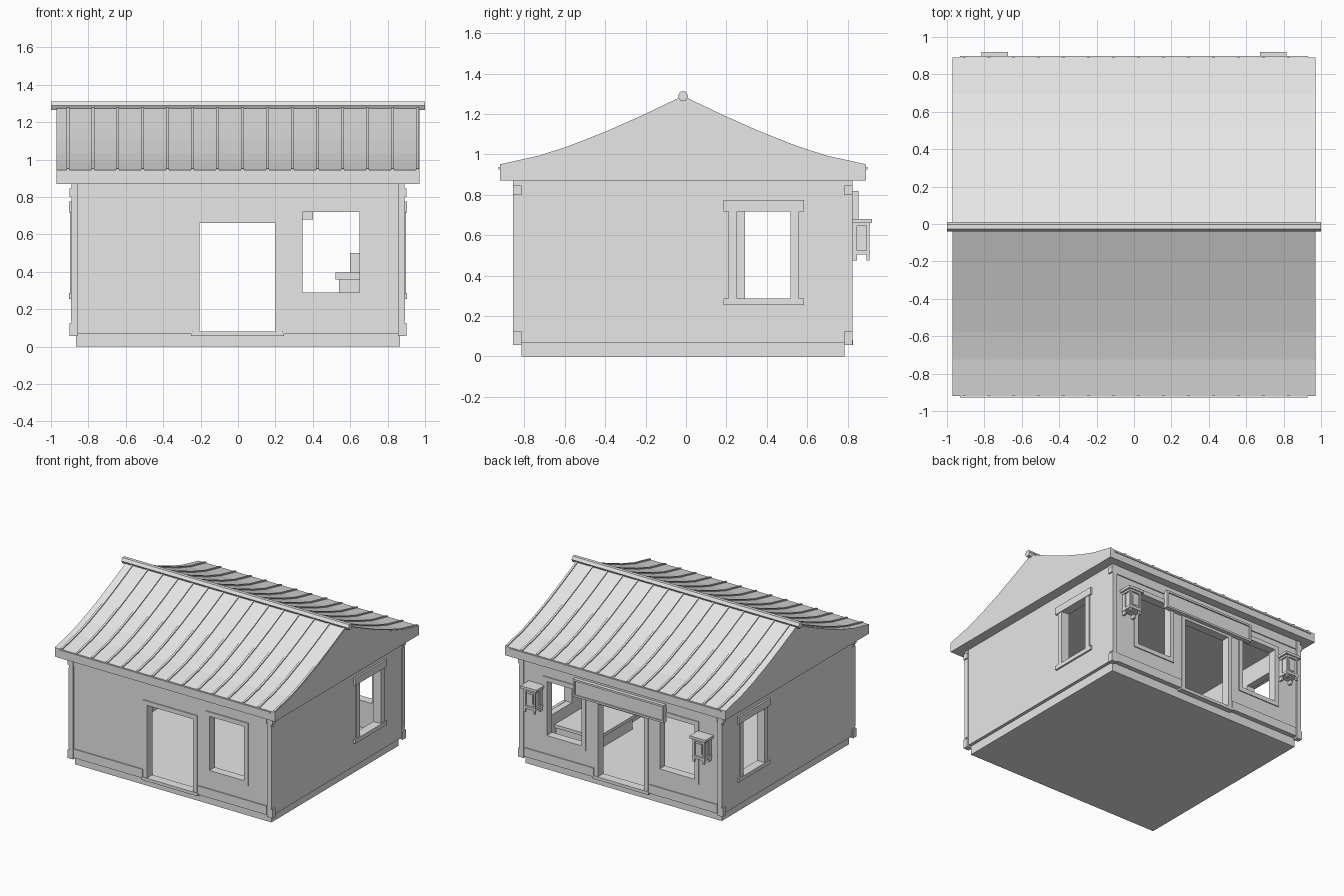
import bpy, bmesh, math
from mathutils import Matrix, Vector

cube = bpy.data.objects.get("Cube")
if cube:
    bpy.data.objects.remove(cube, do_unlink=True)

grey = bpy.data.materials.new("pale_grey")
grey.use_nodes = True
grey.diffuse_color = (0.8, 0.8, 0.8, 1)
grey.node_tree.nodes["Principled BSDF"].inputs["Base Color"].default_value = grey.diffuse_color

MID = -0.015                     # centre line of the house in y
HALF_X, HALF_Y = 0.89, 0.83      # outer wall faces, measured from the centre
FLOOR, TOP = 0.07, 0.875
THICK = 0.06
BACK = MID + HALF_Y


def finish(name, bm):
    bmesh.ops.recalc_face_normals(bm, faces=bm.faces)
    mesh = bpy.data.meshes.new(name)
    bm.to_mesh(mesh)
    bm.free()
    mesh.materials.append(grey)
    obj = bpy.data.objects.new(name, mesh)
    bpy.context.collection.objects.link(obj)
    return obj


def boxes(name, items):
    """One object from boxes given as (x0, x1, y0, y1, z0, z1)."""
    bm = bmesh.new()
    for x0, x1, y0, y1, z0, z1 in items:
        centre = Vector((x0 + x1, y0 + y1, z0 + z1)) / 2
        size = Matrix.Diagonal((abs(x1 - x0), abs(y1 - y0), abs(z1 - z0), 1))
        bmesh.ops.create_cube(bm, size=1, matrix=Matrix.Translation(centre) @ size)
    return finish(name, bm)


def extrude_profile(name, points, spans):
    """Extrude a closed (y, z) outline along each x span."""
    bm = bmesh.new()
    for x0, x1 in spans:
        ends = [[bm.verts.new((x, y, z)) for y, z in points] for x in (x0, x1)]
        bm.faces.new(ends[0])
        bm.faces.new(ends[1])
        for i in range(len(points)):
            j = (i + 1) % len(points)
            bm.faces.new((ends[0][i], ends[0][j], ends[1][j], ends[1][i]))
    return finish(name, bm)


def wall(name, place, half, openings):
    """Wall from upright strips; openings are (u0, u1, z0, z1) from left to right."""
    strips, u = [], -half
    for u0, u1, z0, z1 in openings:
        strips += [(u, u0, FLOOR, TOP), (u0, u1, FLOOR, z0), (u0, u1, z1, TOP)]
        u = u1
    strips.append((u, half, FLOOR, TOP))
    boxes(name, [place(*s) for s in strips])


def long_side(side, depth0, depth1):
    """Placer for parts on the front (-1) or back (1) wall, depth measured outward."""
    return lambda u0, u1, z0, z1: (u0, u1, MID + side * (HALF_Y + depth0),
                                   MID + side * (HALF_Y + depth1), z0, z1)


def short_side(side, depth0, depth1):
    return lambda u0, u1, z0, z1: (side * (HALF_X + depth0), side * (HALF_X + depth1),
                                   MID + u0, MID + u1, z0, z1)


# Foundation
boxes("foundation", [(-0.865, 0.865, MID - 0.8, MID + 0.8, 0, 0.075)])

# Walls, with door and window openings
door = (-0.205, 0.2, 0.08, 0.66)
window_right = (0.345, 0.65, 0.29, 0.72)
window_left = (-0.65, -0.345, 0.29, 0.72)
for side, label, openings in ((-1, "front", [door, window_right]),
                              (1, "back", [window_left, door, window_right])):
    wall(label + "_wall", long_side(side, -THICK, 0), HALF_X, openings)
    trim = long_side(side, 0, 0.008)
    # Door and window surrounds
    frames = []
    for u0, u1, z0, z1 in openings:
        low = FLOOR if z0 < 0.1 else z0 - 0.035
        frames += [trim(u0 - 0.035, u0, low, z1), trim(u1, u1 + 0.035, low, z1),
                   trim(u0 - 0.035, u1 + 0.035, z1, z1 + 0.035)]
        if z0 > 0.1:
            frames.append(trim(u0 - 0.035, u1 + 0.035, low, z0))
    boxes(label + "_frames", frames)
    # Horizontal rails
    boxes(label + "_rails", [trim(-0.85, -0.245, FLOOR, 0.14), trim(0.24, 0.85, FLOOR, 0.14),
                             trim(-0.85, 0.85, 0.8, TOP)])
    boxes(label + "_threshold", [long_side(side, -THICK, 0.012)(-0.25, 0.245, 0.058, 0.082)])

# Side walls, the two windows being slightly offset from each other
for side, label, y0 in ((1, "left", 0.21), (-1, "right", 0.25)):
    u0 = y0 - MID
    u1 = u0 + 0.35
    wall(label + "_wall", short_side(side, -THICK, 0), HALF_Y - THICK, [(u0, u1, 0.285, 0.72)])
    jamb = short_side(side, -THICK, 0.008)
    ledge = short_side(side, -0.01, 0.014)
    boxes(label + "_window_frame", [
        jamb(u0, u0 + 0.042, 0.285, 0.72), jamb(u1 - 0.042, u1, 0.285, 0.72),
        ledge(u0 - 0.025, u1 + 0.025, 0.255, 0.287),
        ledge(u0 - 0.025, u1 + 0.025, 0.718, 0.775)])

# Corner posts with end blocks
posts = []
for sx in (-1, 1):
    for sy in (-1, 1):
        for z0, z1, out in ((0.14, 0.78, 0.004), (0.057, 0.125, 0.012),
                            (0.8, 0.845, 0.012), (0.07, 0.87, 0.001)):
            posts.append((sx * (HALF_X - 0.035), sx * (HALF_X + out),
                          MID + sy * 0.8, MID + sy * 0.84, z0, z1))
boxes("corner_posts", posts)

# Roof body with gently curved slopes
slope = [(0.905, 0.937), (0.71, 0.98), (0.56, 1.029), (0.38, 1.1), (0.2, 1.18), (0, 1.275)]
curve = [(MID - d, z) for d, z in slope] + [(MID + d, z) for d, z in reversed(slope[:-1])]
eaves = [(MID - 0.905, 0.87), (MID + 0.905, 0.87)]
extrude_profile("roof_body", [eaves[0]] + curve + [eaves[1]], [(-0.97, 0.97)])


def layer(low, high):
    return [(y, z + high) for y, z in curve] + [(y, z + low) for y, z in reversed(curve)]


# Roof covering and its standing ribs
extrude_profile("roof_covering", layer(-0.004, 0.006), [(-0.97, 0.97)])
rib_x = [-0.91 + 0.1335 * i for i in range(15)]
extrude_profile("roof_ribs", layer(0, 0.014), [(x - 0.008, x + 0.008) for x in rib_x])
for side, label in ((-1, "front"), (1, "back")):
    y = MID + side * 0.907
    boxes(label + "_eave_strip", [(-0.93, 0.93, y - 0.005, y + 0.005, 0.925, 0.938)])

# Ridge pole
bm = bmesh.new()
bmesh.ops.create_cone(bm, cap_ends=True, segments=6, radius1=0.026, radius2=0.026, depth=2,
                      matrix=Matrix.Translation((0, MID, 1.288)) @ Matrix.Rotation(math.pi / 2, 4, 'Y'))
finish("ridge_pole", bm)

# Blank sign board with a raised border
sign_face = long_side(1, 0, 0.028)
sign_edge = long_side(1, 0, 0.038)
boxes("sign_board", [sign_face(-0.4, 0.4, 0.68, 0.82),
                     sign_edge(-0.4, 0.4, 0.68, 0.695), sign_edge(-0.4, 0.4, 0.805, 0.82),
                     sign_edge(-0.4, -0.385, 0.695, 0.805), sign_edge(0.385, 0.4, 0.695, 0.805)])

# Wall lanterns
for side, label in ((1, "left"), (-1, "right")):
    x = side * 0.745
    parts = [(x - 0.07, x + 0.07, BACK, 0.92, 0.66, 0.68),
             (x - 0.055, x + 0.055, BACK, 0.91, 0.645, 0.66),
             (x - 0.042, x + 0.042, BACK, 0.895, 0.51, 0.65),
             (x - 0.055, x + 0.055, BACK, 0.91, 0.505, 0.525)]
    for s in (-1, 1):
        parts.append((x + s * 0.035, x + s * 0.05, 0.893, 0.908, 0.475, 0.65))
        parts.append((x + s * 0.035, x + s * 0.05, BACK, 0.845, 0.475, 0.65))
    parts.append((x - 0.022, x + 0.022, 0.89, 0.901, 0.545, 0.625))
    boxes(label + "_lantern", parts)

# Stepped counter and low bench inside
boxes("counter", [(0.54, 0.84, -0.62, -0.1, FLOOR, 0.36), (0.52, 0.84, -0.64, -0.08, 0.36, 0.395),
                  (0.6, 0.84, -0.6, -0.12, 0.395, 0.5)])
boxes("bench", [(0.47, 0.84, 0, 0.45, FLOOR, 0.17), (0.45, 0.84, -0.02, 0.47, 0.17, 0.195)])
